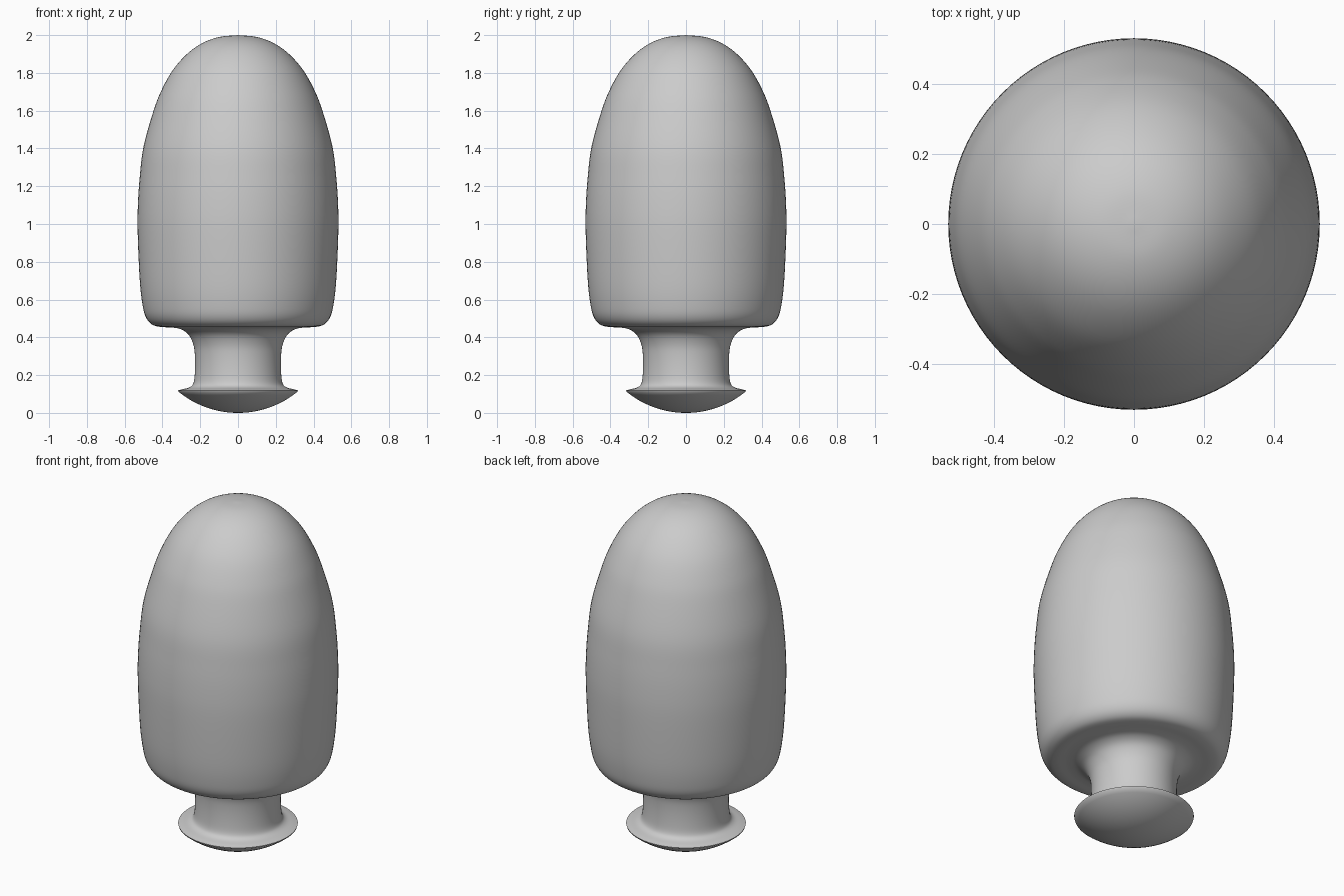
import bpy, bmesh, math
from mathutils import Vector

cube = bpy.data.objects.get("Cube")
if cube:
    bpy.data.objects.remove(cube, do_unlink=True)

grey = bpy.data.materials.new("plain grey")
grey.use_nodes = True
colour = (0.6, 0.6, 0.6, 1)
grey.diffuse_color = colour
grey.node_tree.nodes["Principled BSDF"].inputs["Base Color"].default_value = colour


def smooth_path(points, steps=5):
    """Catmull-Rom curve through (radius, height) points."""
    p = [Vector((r, 0, z)) for r, z in points]
    p = [2 * p[0] - p[1]] + p + [2 * p[-1] - p[-2]]
    out = []
    for a, b, c, d in zip(p, p[1:], p[2:], p[3:]):
        for i in range(steps):
            t = i / steps
            out.append((2 * b + (c - a) * t + (2 * a - 5 * b + 4 * c - d) * t**2
                        + (3 * b - a - 3 * c + d) * t**3) / 2)
    return out + [p[-2]]


def lathe(name, path, sides=96):
    bm = bmesh.new()
    verts = [bm.verts.new(v) for v in path]
    edges = [bm.edges.new(pair) for pair in zip(verts, verts[1:])]
    bmesh.ops.spin(bm, geom=verts + edges, cent=(0, 0, 0), axis=(0, 0, 1),
                   angle=math.tau, steps=sides, use_merge=False)
    bmesh.ops.remove_doubles(bm, verts=bm.verts, dist=0.0005)
    bmesh.ops.recalc_face_normals(bm, faces=bm.faces)
    mesh = bpy.data.meshes.new(name)
    bm.to_mesh(mesh)
    bm.free()
    mesh.materials.append(grey)
    obj = bpy.data.objects.new(name, mesh)
    bpy.context.collection.objects.link(obj)
    bpy.context.view_layer.objects.active = obj
    obj.select_set(True)
    bpy.ops.object.shade_smooth_by_angle(angle=math.radians(40))
    return obj


# Shallow domed underside of the foot, an arc ending at the thin rim
rim_r, rim_z = 0.315, 0.112
arc_r = (rim_r**2 + rim_z**2) / (2 * rim_z)
sweep = math.asin(rim_r / arc_r)
foot = [Vector((arc_r * math.sin(sweep * i / 12), 0,
                arc_r * (1 - math.cos(sweep * i / 12)))) for i in range(13)]

# Flared foot top, waisted neck, flat shoulder and tall rounded body
body = smooth_path([
    (0.317, 0.119), (0.295, 0.125), (0.255, 0.136), (0.235, 0.16), (0.228, 0.22),
    (0.228, 0.3), (0.236, 0.36), (0.26, 0.412), (0.3, 0.442), (0.35, 0.452),
    (0.41, 0.455), (0.455, 0.468), (0.487, 0.505), (0.505, 0.57), (0.52, 0.7),
    (0.531, 0.95), (0.53, 1.1), (0.52, 1.25), (0.5, 1.41), (0.447, 1.6),
    (0.404, 1.71), (0.345, 1.815), (0.27, 1.9), (0.19, 1.957),
    (0.1, 1.99), (0, 2.0)])

lathe("rounded_body_on_foot", foot + body)
